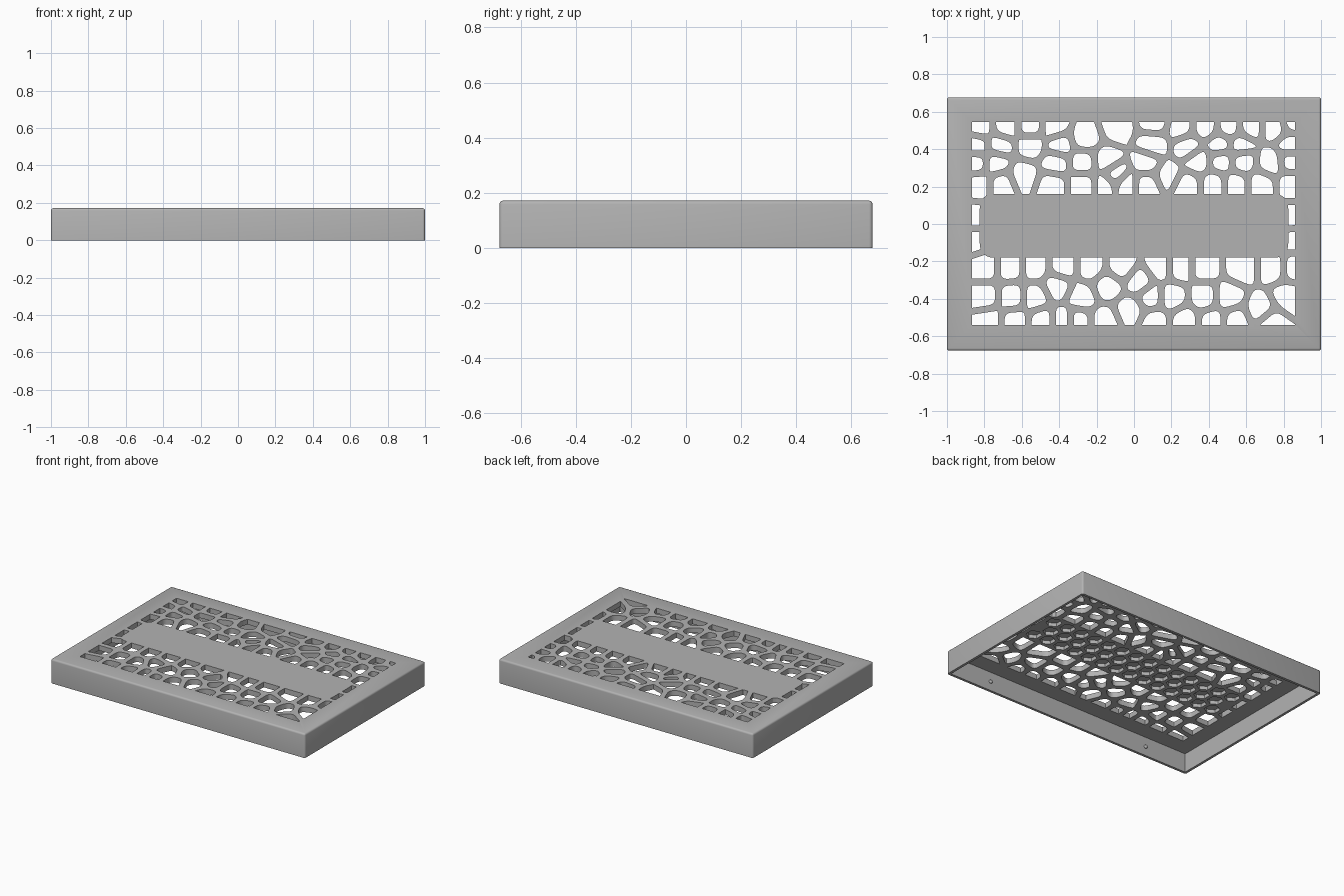
import bpy, bmesh, math
from mathutils import Vector

cube = bpy.data.objects.get("Cube")
if cube:
    bpy.data.objects.remove(cube, do_unlink=True)

HX, HY, TOP = 1.0, 0.677, 0.172      # half sizes and height of the lid
WALL, UNDER = 0.018, 0.135           # wall thickness, underside of the top sheet
RIB = 0.036                          # width of the grille ribs

grey = bpy.data.materials.new("plain grey")
grey.use_nodes = True
grey.diffuse_color = (0.45, 0.45, 0.45, 1)
grey.node_tree.nodes["Principled BSDF"].inputs["Base Color"].default_value = grey.diffuse_color


def make(name, bm):
    bmesh.ops.recalc_face_normals(bm, faces=bm.faces)
    mesh = bpy.data.meshes.new(name)
    bm.to_mesh(mesh)
    bm.free()
    mesh.materials.append(grey)
    obj = bpy.data.objects.new(name, mesh)
    bpy.context.collection.objects.link(obj)
    return obj


def prisms(name, outlines, low, high):
    bm = bmesh.new()
    for outline in outlines:
        base = bm.faces.new([bm.verts.new((p.x, p.y, low)) for p in outline])
        new = bmesh.ops.extrude_face_region(bm, geom=[base])["geom"]
        verts = [g for g in new if isinstance(g, bmesh.types.BMVert)]
        bmesh.ops.translate(bm, verts=verts, vec=(0, 0, high - low))
    return make(name, bm)


def combine(obj, other, operation):
    mod = obj.modifiers.new(operation, "BOOLEAN")
    mod.operation, mod.object, mod.solver = operation, other, "EXACT"
    graph = bpy.context.evaluated_depsgraph_get()
    mesh = bpy.data.meshes.new_from_object(obj.evaluated_get(graph))
    obj.modifiers.clear()
    obj.data = mesh
    bpy.data.objects.remove(other, do_unlink=True)


def rect(x0, x1, y0, y1):
    return [Vector(p) for p in ((x0, y0), (x1, y0), (x1, y1), (x0, y1))]


def clip(poly, point, normal):
    """Keep the part of a convex outline behind a line."""
    out = []
    for a, b in zip(poly, poly[1:] + poly[:1]):
        da, db = (a - point).dot(normal), (b - point).dot(normal)
        if da <= 0:
            out.append(a)
        if da * db < 0:
            out.append(a.lerp(b, da / (da - db)))
    return out


def rounded(poly, radius, steps=4):
    out = []
    for i, p in enumerate(poly):
        ends = []
        for q in (poly[i - 1], poly[(i + 1) % len(poly)]):
            length = max((q - p).length, 1e-6)
            ends.append(p.lerp(q, min(radius / length, 0.42)))
        for k in range(steps + 1):
            t = k / steps
            out.append(ends[0].lerp(p, t).lerp(p.lerp(ends[1], t), t))
    return out


def cell(seed, seeds):
    poly = rect(-1.5, 1.5, -1.5, 1.5)
    for other in seeds:
        if other is not seed:
            away = (other - seed).normalized()
            poly = clip(poly, (seed + other) / 2 - away * RIB / 2, away)
    if len(poly) < 3:
        return []
    poly = rounded(poly, 0.035)
    for point, normal in (((-0.865, 0), (-1, 0)), ((0.86, 0), (1, 0)),
                          ((0, -0.54), (0, -1)), ((0, 0.545), (0, 1))):
        poly = clip(poly, Vector(point), Vector(normal))
    clean = [p for i, p in enumerate(poly) if (p - poly[i - 1]).length > 1e-5]
    return clean if len(clean) > 2 else []


# Tray with softened upper and corner edges, hollow from below
bm = bmesh.new()
bmesh.ops.create_cube(bm, size=1)
bmesh.ops.scale(bm, vec=(2 * HX, 2 * HY, TOP), verts=bm.verts)
bmesh.ops.translate(bm, vec=(0, 0, TOP / 2), verts=bm.verts)
soft = [e for e in bm.edges if max(v.co.z for v in e.verts) > 0.01]
bmesh.ops.bevel(bm, geom=soft, offset=0.013, segments=3, profile=0.5, affect="EDGES")
lid = make("lid", bm)
ix, iy = HX - WALL, HY - WALL
combine(lid, prisms("hollow", [rect(-ix, ix, -iy, iy)], -0.1, UNDER), "DIFFERENCE")

# Irregular cell openings, centres in hundredths: (height, positions along x)
rows = [
    (52, (-82, -69, -55, -43, -9, 25, 38, 51, 62, 75)),
    (46, (-26,)), (55, (11, 85)),
    (42, (-84, -72, -55, -40, 10, 46, 57, 84)),
    (41, (29,)), (33, (73, -84, -74, -27, -42, 7)),
    (34, (-15, 34, 47, 58, 84)),
    (26, (-59, -10, 18)),
    (21, (-83, -71, -44, -27, -15, -5, 7, 28, 43, 54, 68, 84)),
    (3, (-85, 84)), (-8, (-85, 85)),
    (-23, (-80, -66, -53, -38, -23, -7, 14, 24, 38, 57, 75, 85)),
    (-31, (3,)), (-33, (-41, -14)),
    (-39, (-80, -65, -53, -28, 9, 20, 38, 50, 82)),
    (-46, (-2, 68)),
    (-52, (-78, -64, -49, -38, -30, -16, 11, 27, 42, 54, 73)),
]
seeds = [Vector((x / 100, y / 100)) for y, xs in rows for x in xs]
cells = [c for c in (cell(s, seeds) for s in seeds) if c]
combine(lid, prisms("openings", cells, 0.1, 0.2), "DIFFERENCE")

# Solid centre plate with rounded corners
plate = rounded(rect(-0.825, 0.825, -0.18, 0.16), 0.08, 6)
combine(lid, prisms("plate", [plate], UNDER, TOP), "UNION")

# Honeycomb pockets under the plate
pitch, hexes = 0.115, []
for row in range(-1, 2):
    for col in range(-7, 8):
        x, y = (col + 0.5 * (row % 2)) * pitch, -0.01 + row * pitch * 0.866
        if abs(x) < 0.77:
            angles = [math.radians(30 + 60 * k) for k in range(6)]
            hexes.append([Vector((x + 0.052 * math.cos(a), y + 0.052 * math.sin(a)))
                          for a in angles])
combine(lid, prisms("pockets", hexes, 0.1, 0.16), "DIFFERENCE")

# Small snap bumps inside the long walls
for side, label in ((-1, "front"), (1, "back")):
    for x in (-0.65, 0.65):
        bm = bmesh.new()
        bmesh.ops.create_uvsphere(bm, u_segments=12, v_segments=8, radius=0.013)
        bmesh.ops.translate(bm, vec=(x, side * iy, 0.065), verts=bm.verts)
        make(label + "_snap_bump", bm)

# Smooth shading on rounded edges only
bpy.ops.object.select_all(action="DESELECT")
for obj in bpy.context.collection.objects:
    if obj.type == "MESH" and grey.name in obj.data.materials:
        obj.select_set(True)
        bpy.context.view_layer.objects.active = obj
bpy.ops.object.shade_smooth_by_angle(angle=math.radians(35))
